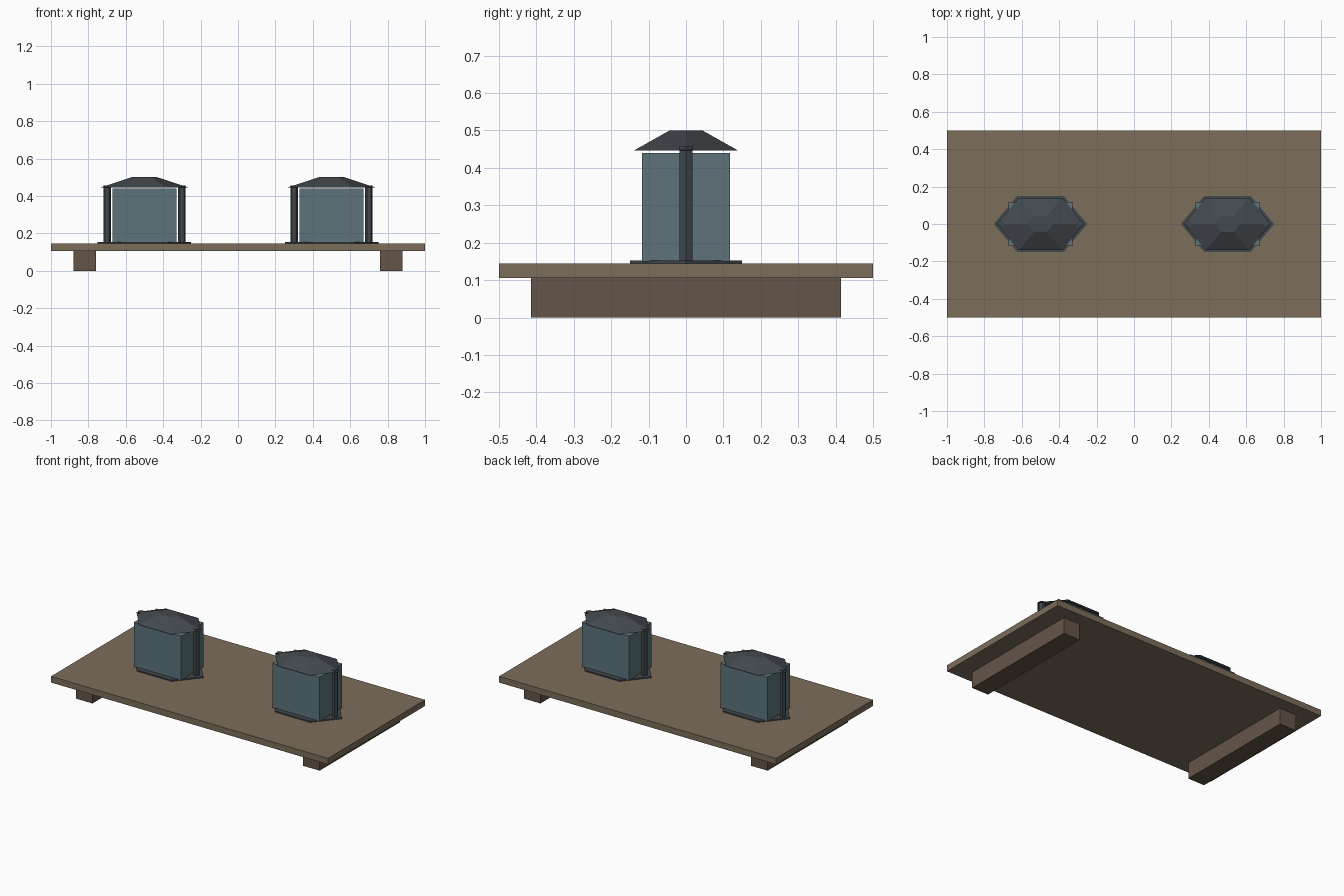
import bpy, bmesh
from math import cos, sin, pi

if "Cube" in bpy.data.objects:
    bpy.data.objects.remove(bpy.data.objects["Cube"])


def material(name, rgb):
    m = bpy.data.materials.new(name)
    m.diffuse_color = (*rgb, 1)
    m.use_nodes = True
    m.node_tree.nodes["Principled BSDF"].inputs["Base Color"].default_value = m.diffuse_color
    return m


WOOD = material("wood", (0.20, 0.155, 0.105))
DARK_WOOD = material("dark_wood", (0.13, 0.09, 0.065))
METAL = material("metal", (0.055, 0.065, 0.075))
GLASS = material("glass", (0.11, 0.175, 0.195))


def finish(name, bm, mat):
    bmesh.ops.recalc_face_normals(bm, faces=bm.faces)
    mesh = bpy.data.meshes.new(name)
    bm.to_mesh(mesh)
    bm.free()
    mesh.materials.append(mat)
    bpy.context.collection.objects.link(bpy.data.objects.new(name, mesh))


def box(name, x, y, z, mat):
    # box spanning the given (min, max) ranges
    bm = bmesh.new()
    bmesh.ops.create_cube(bm, size=1)
    for v in bm.verts:
        v.co = [r[0] + (c + 0.5) * (r[1] - r[0]) for c, r in zip(v.co, (x, y, z))]
    finish(name, bm, mat)


def hexagon(name, cx, lower, upper, mat):
    # tapered six-sided solid; each level is (half width x, half depth y, z)
    bm = bmesh.new()
    rings = [[bm.verts.new((cx + rx * cos(i * pi / 3),
                            ry * sin(i * pi / 3) / sin(pi / 3), z))
              for i in range(6)] for rx, ry, z in (lower, upper)]
    for r in rings:
        bm.faces.new(r)
    for i in range(6):
        j = (i + 1) % 6
        bm.faces.new((rings[0][i], rings[0][j], rings[1][j], rings[1][i]))
    finish(name, bm, mat)


# Table board
box("board", (-1, 1), (-0.5, 0.5), (0.105, 0.145), WOOD)

for s, side in ((-1, "left"), (1, "right")):
    # Runner foot under the board
    c = 0.82 * s
    box(side + "_foot", (c - 0.06, c + 0.06), (-0.415, 0.415), (0, 0.105), DARK_WOOD)

    # Lantern: base plate, glass body, end posts, roof
    x = 0.5 * s
    hexagon(side + "_lantern_base", x, (0.25, 0.15, 0.145), (0.25, 0.15, 0.153), METAL)
    box(side + "_lantern_glass", (x - 0.17, x + 0.17), (-0.117, 0.117), (0.15, 0.44), GLASS)
    for e, end in ((-1, "outer"), (1, "inner")):
        hexagon(f"{side}_lantern_{end}_post", x + 0.2 * e,
                (0.02, 0.0173, 0.15), (0.02, 0.0173, 0.457), METAL)
    hexagon(side + "_lantern_roof", x, (0.233, 0.14, 0.446), (0.068, 0.044, 0.5), METAL)
